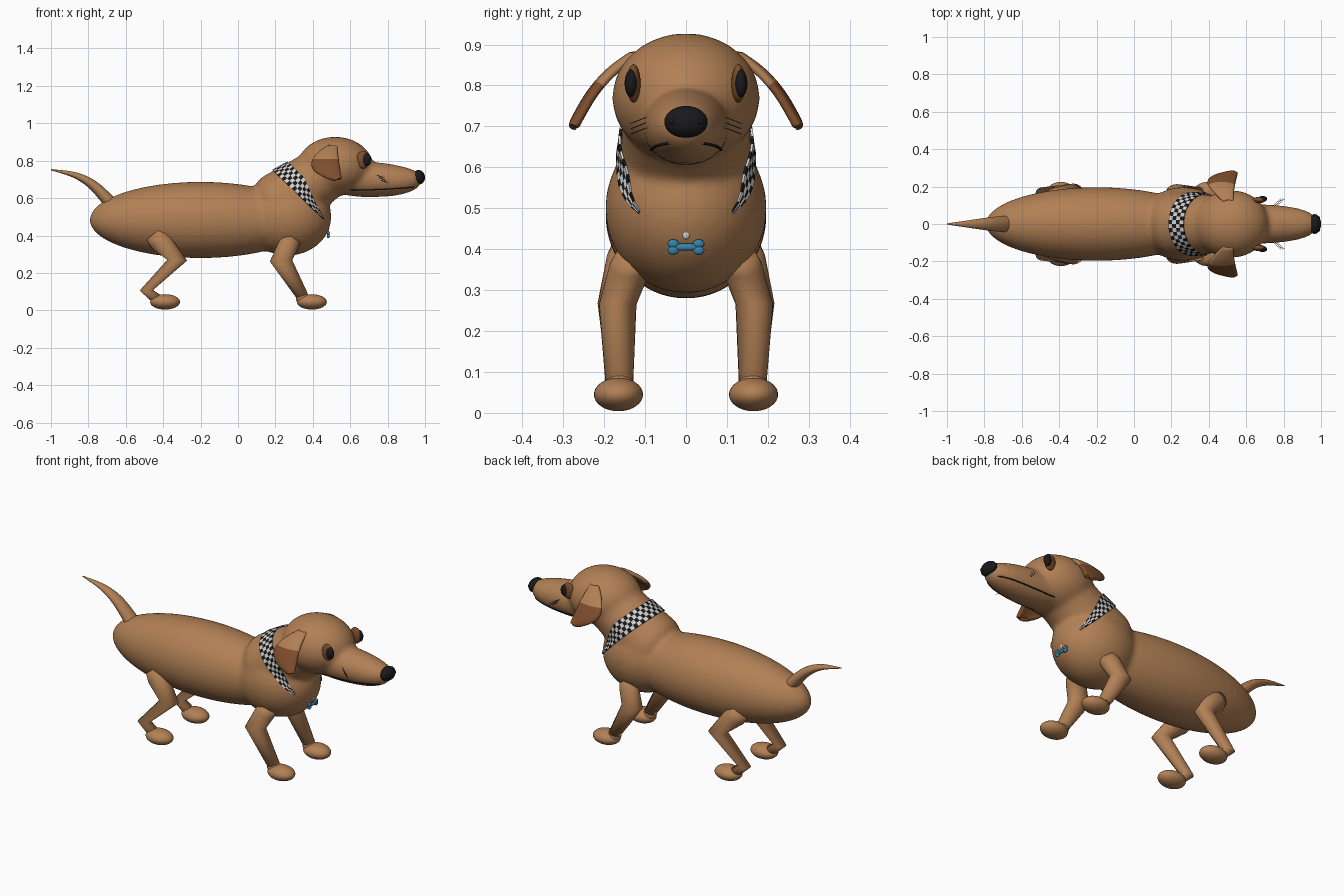
import bpy, bmesh, math
from mathutils import Vector

cube = bpy.data.objects.get("Cube")
if cube:
    bpy.data.objects.remove(cube, do_unlink=True)


def material(name, r, g, b):
    m = bpy.data.materials.new(name)
    m.use_nodes = True
    m.diffuse_color = (r, g, b, 1)
    shader = m.node_tree.nodes["Principled BSDF"]
    shader.inputs["Base Color"].default_value = (r, g, b, 1)
    shader.inputs["Roughness"].default_value = 0.7
    return m


tan = material("tan fur", 0.44, 0.215, 0.09)
chestnut = material("chestnut", 0.21, 0.075, 0.026)
black = material("black", 0.01, 0.01, 0.012)
white = material("white", 0.62, 0.62, 0.6)
blue = material("tag blue", 0.04, 0.23, 0.4)


def finish(name, bm, mats, smooth=True):
    bmesh.ops.recalc_face_normals(bm, faces=bm.faces)
    for f in bm.faces:
        f.smooth = smooth
    mesh = bpy.data.meshes.new(name)
    bm.to_mesh(mesh)
    bm.free()
    for m in mats:
        mesh.materials.append(m)
    ob = bpy.data.objects.new(name, mesh)
    bpy.context.collection.objects.link(ob)
    return ob


def ellipsoid(name, centre, radii, mat, seg=32):
    bm = bmesh.new()
    bmesh.ops.create_uvsphere(bm, u_segments=seg, v_segments=seg // 2, radius=1)
    for v in bm.verts:
        v.co = Vector(c + r * k for c, r, k in zip(centre, radii, v.co))
    return finish(name, bm, [mat])


def spline(st, steps):
    """Catmull-Rom through the stations."""
    out = []
    p = [st[0]] + st + [st[-1]]
    for i in range(1, len(p) - 2):
        for k in range(steps):
            t = k / steps
            out.append(tuple(
                0.5 * (2 * b + (c - a) * t + (2 * a - 5 * b + 4 * c - d) * t * t
                       + (3 * b - a - 3 * c + d) * t ** 3)
                for a, b, c, d in zip(*p[i - 1:i + 3])))
    return out + [st[-1]]


def tube(name, st, mat, steps=1, seg=24):
    """Loft of stations (x, y, z, radius across, radius in the side plane)."""
    st = spline(st, steps) if steps > 1 else st
    bm = bmesh.new()
    rings = []
    for i, (x, y, z, ry, rn) in enumerate(st):
        here = Vector((x, 0, z))
        ways = []
        for a, b in ((i - 1, i), (i, i + 1)):
            if a >= 0 and b < len(st):
                ways.append(Vector((st[b][0] - st[a][0], 0, st[b][2] - st[a][2])).normalized())
        d = sum(ways, Vector()).normalized()
        n = Vector((-d.z, 0, d.x))
        ring = []
        for k in range(seg):
            a = math.tau * k / seg
            ring.append(bm.verts.new(here + n * rn * math.cos(a) + Vector((0, y + ry * math.sin(a), 0))))
        rings.append(ring)
    for a, b in zip(rings, rings[1:]):
        for k in range(seg):
            j = (k + 1) % seg
            bm.faces.new((a[k], a[j], b[j], b[k]))
    bm.faces.new(rings[0])
    bm.faces.new(rings[-1])
    return finish(name, bm, [mat])


def activate(ob):
    bpy.ops.object.select_all(action='DESELECT')
    ob.select_set(True)
    bpy.context.view_layer.objects.active = ob


def wire(name, points, radius, mat):
    cu = bpy.data.curves.new(name, 'CURVE')
    cu.dimensions = '3D'
    cu.bevel_depth = radius
    cu.bevel_resolution = 1
    sp = cu.splines.new('POLY')
    sp.points.add(len(points) - 1)
    for p, co in zip(sp.points, points):
        p.co = (*co, 1)
    cu.materials.append(mat)
    ob = bpy.data.objects.new(name, cu)
    bpy.context.collection.objects.link(ob)


# Body, neck, head and muzzle blended into one skin
masses = [
    ellipsoid("body", (-0.2, 0, 0.483), (0.595, 0.197, 0.204), tan, 48),
    ellipsoid("chest", (0.265, 0, 0.5), (0.235, 0.198, 0.208), tan),
    ellipsoid("skull", (0.52, 0, 0.77), (0.203, 0.181, 0.158), tan),
    tube("neck", [(0.15, 0, 0.52, 0.15, 0.15), (0.22, 0, 0.56, 0.175, 0.178),
                  (0.35, 0, 0.655, 0.16, 0.16), (0.48, 0, 0.745, 0.155, 0.145)], tan, 6),
    tube("muzzle", [(0.54, 0, 0.705, 0.115, 0.082), (0.65, 0, 0.7, 0.108, 0.094),
                    (0.75, 0, 0.698, 0.102, 0.093), (0.85, 0, 0.695, 0.09, 0.081),
                    (0.92, 0, 0.697, 0.071, 0.063), (0.96, 0, 0.702, 0.048, 0.042),
                    (0.978, 0, 0.705, 0.02, 0.02)], tan, 5),
]
body = masses[0]
activate(body)
for m in masses:
    m.select_set(True)
bpy.ops.object.join()
remesh = body.modifiers.new("blend", 'REMESH')
remesh.mode = 'VOXEL'
remesh.voxel_size = 0.012
remesh.use_smooth_shade = True
soften = body.modifiers.new("soften", 'SMOOTH')
soften.factor = 0.5
soften.iterations = 12
for name in ("blend", "soften"):
    bpy.ops.object.modifier_apply(modifier=name)
for p in body.data.polygons:
    p.use_smooth = True
    p.material_index = 0
bpy.context.view_layer.update()

tube("tail", [(-0.67, 0, 0.56, 0.046, 0.036), (-0.77, 0, 0.665, 0.036, 0.027),
              (-0.87, 0, 0.722, 0.022, 0.016), (-1.0, 0, 0.752, 0.003, 0.003)], tan, 6)

# Paired parts
for s, side in ((-1, "near"), (1, "far")):
    tube("front_leg_" + side, [(0.295, s * 0.12, 0.39, 0.05, 0.045), (0.275, s * 0.135, 0.36, 0.052, 0.055),
                               (0.23, s * 0.167, 0.265, 0.046, 0.06), (0.345, s * 0.163, 0.075, 0.034, 0.032)], tan)
    tube("hind_leg_" + side, [(-0.45, s * 0.13, 0.41, 0.05, 0.05), (-0.42, s * 0.14, 0.375, 0.055, 0.06),
                              (-0.325, s * 0.17, 0.268, 0.046, 0.053), (-0.49, s * 0.163, 0.107, 0.033, 0.036),
                              (-0.42, s * 0.163, 0.05, 0.032, 0.03)], tan)
    for x, leg in ((0.395, "front"), (-0.39, "hind")):
        ellipsoid(f"{leg}_paw_{side}", (x, s * 0.165, 0.045), (0.08, 0.06, 0.041), tan)
    ellipsoid("front_ankle_" + side, (0.345, s * 0.163, 0.065), (0.036, 0.037, 0.036), tan, 16)

    # Eye
    ellipsoid("eyelid_" + side, (0.668, s * 0.128, 0.805), (0.035, 0.017, 0.047), chestnut)
    ellipsoid("pupil_" + side, (0.687, s * 0.134, 0.805), (0.025, 0.016, 0.034), black)
    ellipsoid("nostril_" + side, (0.985, s * 0.033, 0.712), (0.01, 0.01, 0.009), black, 12)

    # Floppy ear: rows of (y, z, back x, front x), chestnut towards the tip
    rows = spline([(0.125, 0.878, 0.48, 0.53), (0.185, 0.835, 0.42, 0.535), (0.23, 0.785, 0.39, 0.543),
                   (0.258, 0.74, 0.41, 0.55), (0.274, 0.71, 0.47, 0.553), (0.277, 0.7, 0.52, 0.55)], 3)
    bm = bmesh.new()
    grid = []
    for y, z, x0, x1 in rows:
        grid.append([bm.verts.new((x0 + (x1 - x0) * k / 6, s * (y - 0.012 * (k / 3 - 1) ** 2), z))
                     for k in range(7)])
    for a, b in zip(grid, grid[1:]):
        for k in range(6):
            f = bm.faces.new((a[k], a[k + 1], b[k + 1], b[k]))
            f.material_index = int(f.calc_center_median().z < 0.805)
    ear = finish("ear_" + side, bm, [tan, chestnut])
    thick = ear.modifiers.new("thickness", 'SOLIDIFY')
    thick.thickness = 0.022
    thick.offset = 0
    ear.modifiers.new("round", 'SUBSURF').levels = 1

    # Mouth line laid on the skin, and whiskers
    line = []
    for k in range(17):
        t = k / 16
        z = 0.643 + 0.016 * t * t
        hit, co, normal, _ = body.ray_cast(Vector((0.6 + 0.34 * t, s * 0.4, z)), Vector((0, -s, 0)))
        if hit:
            line.append(co + normal * 0.001)
    wire("mouth_" + side, line, 0.0032, black)
    for k in range(3):
        z = 0.725 - 0.013 * k
        wire(f"whisker_{side}_{k}", [(0.735 + 0.01 * k, s * 0.09, z), (0.785 + 0.01 * k, s * 0.135, z - 0.018)],
             0.001, black)

ellipsoid("nose", (0.966, 0, 0.711), (0.034, 0.053, 0.039), black)

# Chequered collar hugging the neck, tapering towards the throat
centre, up, along = Vector((0.352, 0, 0.648)), Vector((-0.72, 0, 0.69)), Vector((0.69, 0, 0.72))
bm = bmesh.new()
cells, reach = 44, 148
grid = []
for i in range(cells + 1):
    deg = -reach + 2 * reach * i / cells
    a = math.radians(deg)
    out = (up * math.cos(a) + Vector((0, math.sin(a), 0))).normalized()
    width = 0.088 * (1 - 0.93 * max(0, (abs(deg) - 75) / (reach - 75)))
    column = []
    for j in range(5):
        start = centre + along * (width * j / 4 - 0.042)
        hit, co, _, _ = body.ray_cast(start, out)
        column.append(bm.verts.new((co if hit else start + out * 0.16) + out * 0.008))
    grid.append(column)
for i in range(cells):
    for j in range(4):
        f = bm.faces.new((grid[i][j], grid[i + 1][j], grid[i + 1][j + 1], grid[i][j + 1]))
        f.material_index = (i + j) % 2
collar = finish("collar", bm, [black, white], smooth=False)
collar.modifiers.new("thickness", 'SOLIDIFY').thickness = 0.006

# Bone-shaped tag with its ring
ellipsoid("tag_ring", (0.482, 0, 0.436), (0.006, 0.01, 0.012), white, 16)
ellipsoid("tag_bar", (0.483, 0, 0.405), (0.007, 0.036, 0.009), blue, 16)
for y in (-0.031, 0.031):
    for z in (0.397, 0.413):
        ellipsoid("tag_knob", (0.483, y, z), (0.008, 0.014, 0.011), blue, 16)
